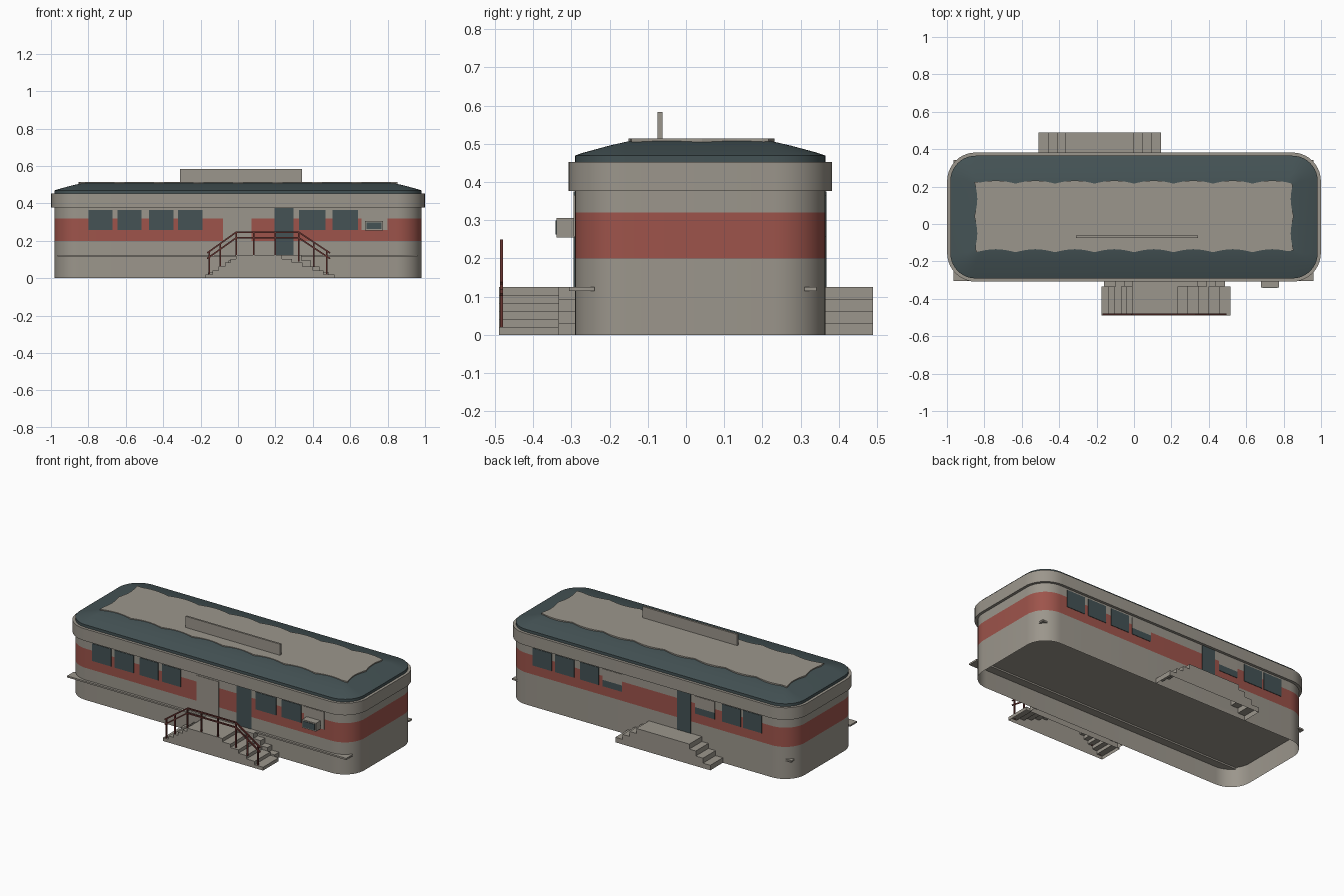
import bpy, bmesh, math
from mathutils import Vector

if "Cube" in bpy.data.objects:
    bpy.data.objects.remove(bpy.data.objects["Cube"])

def mat(name, c):
    m = bpy.data.materials.new(name)
    m.diffuse_color = (*c, 1)
    m.use_nodes = True
    m.node_tree.nodes["Principled BSDF"].inputs["Base Color"].default_value = m.diffuse_color
    return m

BEIGE = mat("weathered_beige", (0.33, 0.305, 0.262))
RED = mat("faded_red", (0.34, 0.088, 0.07))
SLATE = mat("dark_slate", (0.058, 0.085, 0.09))
RAIL = mat("dark_red_metal", (0.14, 0.035, 0.03))

def finish(name, bm, mats, smooth=False):
    bmesh.ops.recalc_face_normals(bm, faces=bm.faces[:])
    me = bpy.data.meshes.new(name)
    bm.to_mesh(me)
    bm.free()
    ob = bpy.data.objects.new(name, me)
    bpy.context.collection.objects.link(ob)
    for m in mats:
        me.materials.append(m)
    if smooth:
        bpy.ops.object.select_all(action='DESELECT')
        ob.select_set(True)
        bpy.context.view_layer.objects.active = ob
        bpy.ops.object.shade_smooth_by_angle(angle=math.radians(20))
    return ob

# Rounded rectangle outline of the building, grown by "off"
CY, HX, HY, R = 0.037, 0.982, 0.328, 0.135
def outline(off, seg=10):
    r = max(R + off, 0.012)
    hx, hy = HX + off - r, HY + off - r
    pts = []
    for k, (sx, sy) in enumerate([(1, 1), (-1, 1), (-1, -1), (1, -1)]):
        for i in range(seg + 1):
            a = math.pi / 2 * (k + i / seg)
            pts.append((sx * hx + r * math.cos(a), CY + sy * hy + r * math.sin(a)))
    return pts

def loft(name, rings, mats, cap=False, rule=None):
    bm = bmesh.new()
    loops = [[bm.verts.new((x, y, z)) for x, y in outline(o)] for o, z in rings]
    for j in range(len(loops) - 1):
        a, b = loops[j], loops[j + 1]
        for i in range(len(a)):
            k = (i + 1) % len(a)
            f = bm.faces.new((a[i], a[k], b[k], b[i]))
            f.material_index = rule(j) if rule else 0
    if cap:
        bm.faces.new(loops[-1])
    return finish(name, bm, mats, True)

def prism(name, pts, lo, hi, axis, m, open_bottom=False):
    """Extrude a 2D outline along y (points are x,z) or z (points are x,y)."""
    bm = bmesh.new()
    def put(p, d):
        return bm.verts.new((p[0], d, p[1]) if axis == 'y' else (p[0], p[1], d))
    a = [put(p, lo) for p in pts]
    b = [put(p, hi) for p in pts]
    bm.faces.new(a)
    bm.faces.new(b)
    n = len(pts)
    for i in range(n - (1 if open_bottom else 0)):
        k = (i + 1) % n
        bm.faces.new((a[i], a[k], b[k], b[i]))
    return finish(name, bm, [m])

def box(name, x0, x1, y0, y1, z0, z1, m):
    return prism(name, [(x0, y0), (x1, y0), (x1, y1), (x0, y1)], z0, z1, 'z', m)

# Walls with the red band, open underneath with a raised floor
loft("walls", [(0, 0), (0, 0.2), (0, 0.32), (0, 0.45)], [BEIGE, RED], rule=lambda j: int(j == 1))
prism("floor", outline(-0.002), 0.125, 0.132, 'z', BEIGE)

# Cornice and roof
loft("cornice", [(0, 0.377), (0.017, 0.377), (0.017, 0.452), (-0.01, 0.452)], [BEIGE])
loft("roof", [(0, 0.45), (0, 0.469), (-0.02, 0.476), (-0.09, 0.495), (-0.16, 0.511)], [SLATE], cap=True)

# Worn roof patch with a wavy edge
wavy = []
X0, X1, Y0, Y1 = -0.845, 0.845, -0.142, 0.225
def edge(ax, ay, bx, by, nx, ny, waves, n):
    for i in range(n):
        t = i / n
        d = 0.016 * (abs(math.sin(math.pi * waves * t)) - 0.55)
        wavy.append((ax + (bx - ax) * t + nx * d, ay + (by - ay) * t + ny * d))
edge(X0, Y0, X1, Y0, 0, 1, 8, 64)
edge(X1, Y0, X1, Y1, -1, 0, 2, 16)
edge(X1, Y1, X0, Y1, 0, 1, 8, 64)
edge(X0, Y1, X0, Y0, 1, 0, 2, 16)
prism("roof_patch", wavy, 0.505, 0.5135, 'z', BEIGE)
box("roof_board", -0.31, 0.342, -0.074, -0.062, 0.508, 0.583, BEIGE)

# Ledges along the front and back
box("front_ledge", -0.965, 0.96, -0.306, -0.24, 0.115, 0.125, BEIGE)
box("back_ledge", -0.965, 0.96, 0.31, 0.342, 0.115, 0.125, BEIGE)

# Windows and doors as thin plates on both long walls
FRONT, BACK = CY - HY, CY + HY
def plate(name, x0, x1, z0, z1, m, back=False):
    if back:
        box("back_" + name, -x1, -x0, BACK - 0.002, BACK + 0.003, z0, z1, m)
    else:
        box("front_" + name, x0, x1, FRONT - 0.003, FRONT + 0.002, z0, z1, m)

W0, W1 = 0.257, 0.366
for i, x in enumerate([-0.80, -0.645, -0.475, -0.32]):
    plate(f"window_{i}", x, x + 0.13, W0, W1, SLATE)
    if i < 3:
        plate(f"window_{i}", x, x + 0.13, W0, W1, SLATE, True)
plate("window_4", 0.325, 0.468, W0, W1, SLATE)
plate("window_5", 0.505, 0.642, W0, W1, SLATE)
plate("window_5", 0.505, 0.635, W0, W1, SLATE, True)
plate("window_6", 0.65, 0.78, W0, W1, SLATE, True)
plate("unit_panel", 0.66, 0.80, W0, W1, BEIGE)
# Half boarded back windows
for i, x in enumerate([-0.32, 0.32]):
    plate(f"half_window_{i}", x, x + 0.135, W0, 0.297, SLATE, True)
    plate(f"board_{i}", x, x + 0.135, 0.297, W1, BEIGE, True)
plate("dark_door", 0.195, 0.298, 0.125, 0.375, SLATE)
plate("dark_door", 0.195, 0.29, 0.125, 0.375, SLATE, True)
plate("pale_door", -0.08, 0.072, 0.13, 0.36, BEIGE)

# Cooling unit in the front window
box("cooling_unit", 0.68, 0.775, -0.339, FRONT, 0.255, 0.306, BEIGE)
box("cooling_grille", 0.688, 0.767, -0.342, -0.338, 0.262, 0.299, SLATE)
plate("unit_gap", 0.775, 0.80, W0, 0.28, SLATE)

# Porches with steps at both ends
def porch(name, left, right, y0, y1, h=0.125):
    n = len(left)
    pts = [(left[-1], 0)]
    for i in range(n - 1, -1, -1):
        z = h * (n - i) / n
        pts.append((left[i], z))
        if i:
            pts.append((left[i - 1], z))
    for i in range(n):
        z = h * (n - i) / n
        if i:
            pts.append((right[i - 1], z))
        pts.append((right[i], z))
    pts.append((right[-1], 0))
    return prism(name, pts, y0, y1, 'y', BEIGE, True)

porch("front_porch", [-0.01, -0.04, -0.07, -0.103, -0.136, -0.175],
      [0.235, 0.29, 0.345, 0.40, 0.457, 0.515], -0.489, -0.334)
porch("front_porch_rear", [-0.01, -0.05, -0.10, -0.16], [0.34, 0.39, 0.437, 0.487], -0.334, FRONT)
porch("back_porch", [-0.365, -0.41, -0.46, -0.51], [0.0, 0.047, 0.095, 0.145], BACK, 0.489)

# Handrail along the front porch
def bar(name, p, q, w=0.008):
    p, q = Vector(p), Vector(q)
    bm = bmesh.new()
    bmesh.ops.create_cube(bm, size=1)
    d = q - p
    rot = d.to_track_quat('Z', 'Y')
    for v in bm.verts:
        v.co = rot @ Vector((v.co.x * w, v.co.y * w, v.co.z * d.length)) + (p + q) / 2
    finish(name, bm, [RAIL])

RY = -0.483
path = [(-0.165, 0.135), (-0.01, 0.246), (0.325, 0.246), (0.492, 0.135)]
for j, drop in enumerate([0, 0.03]):
    for i in range(3):
        (xa, za), (xb, zb) = path[i], path[i + 1]
        bar(f"handrail_{j}_{i}", (xa, RY, za - drop), (xb, RY, zb - drop))
for i, (x, z0, z1) in enumerate([(-0.155, 0.02, 0.142), (-0.095, 0.06, 0.185), (-0.01, 0.12, 0.246),
                                 (0.085, 0.12, 0.246), (0.2, 0.12, 0.246), (0.325, 0.09, 0.246),
                                 (0.405, 0.06, 0.193), (0.475, 0.02, 0.146)]):
    bar(f"rail_post_{i}", (x, RY, z0), (x, RY, z1))
